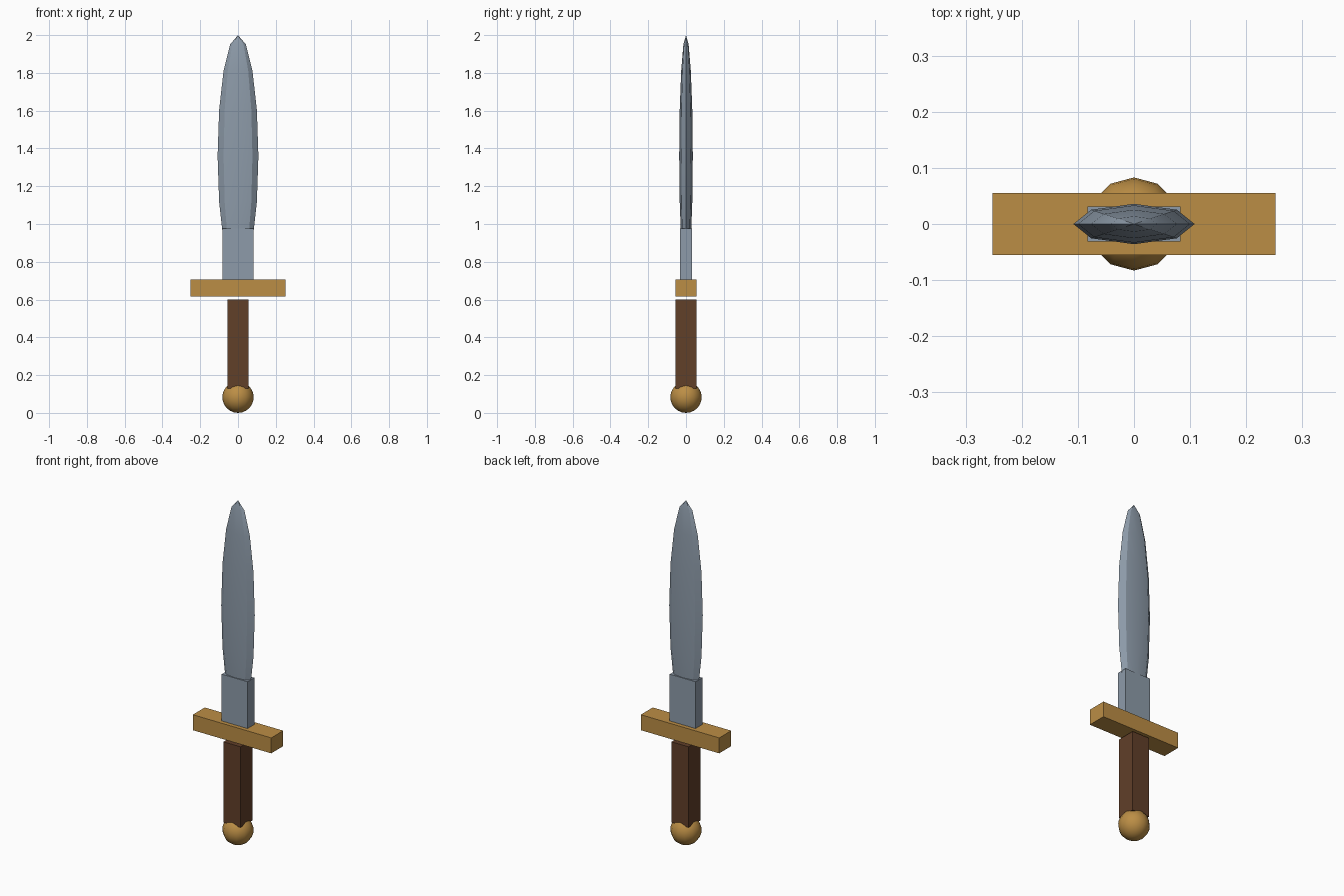
import bpy
from math import radians

if "Cube" in bpy.data.objects:
    bpy.data.objects.remove(bpy.data.objects["Cube"])


def material(name, rgb):
    m = bpy.data.materials.new(name)
    m.diffuse_color = (*rgb, 1)
    m.use_nodes = True
    m.node_tree.nodes["Principled BSDF"].inputs["Base Color"].default_value = m.diffuse_color
    return m


steel = material("steel", (0.27, 0.33, 0.40))
brass = material("brass", (0.50, 0.27, 0.06))
leather = material("leather", (0.12, 0.05, 0.022))


def finish(name, size, mat):
    ob = bpy.context.object
    ob.name = name
    ob.scale = size
    bpy.ops.object.transform_apply(location=False, rotation=False, scale=True)
    ob.data.materials.append(mat)
    return ob


def box(name, half_x, half_y, z0, z1, mat):
    bpy.ops.mesh.primitive_cube_add(size=1, location=(0, 0, (z0 + z1) / 2))
    return finish(name, (half_x * 2, half_y * 2, z1 - z0), mat)


def ball(name, segments, rings, radii, z, mat, angle):
    bpy.ops.mesh.primitive_uv_sphere_add(
        segments=segments, ring_count=rings, radius=1, location=(0, 0, z))
    ob = finish(name, radii, mat)
    bpy.ops.object.shade_smooth_by_angle(angle=radians(angle))
    return ob


# Round pommel and square grip
ball("pommel", 12, 12, (0.083, 0.083, 0.083), 0.083, brass, 40)
box("grip", 0.055, 0.055, 0.13, 0.60, leather)

# Crossguard, floating just above the grip
box("crossguard", 0.2525, 0.055, 0.615, 0.705, brass)

# Blade: rectangular base and a flattened, stretched ball rising out of it
box("blade_base", 0.083, 0.031, 0.705, 0.977, steel)
ball("blade", 8, 8, (0.108, 0.036, 0.64), 1.36, steel, 30)
